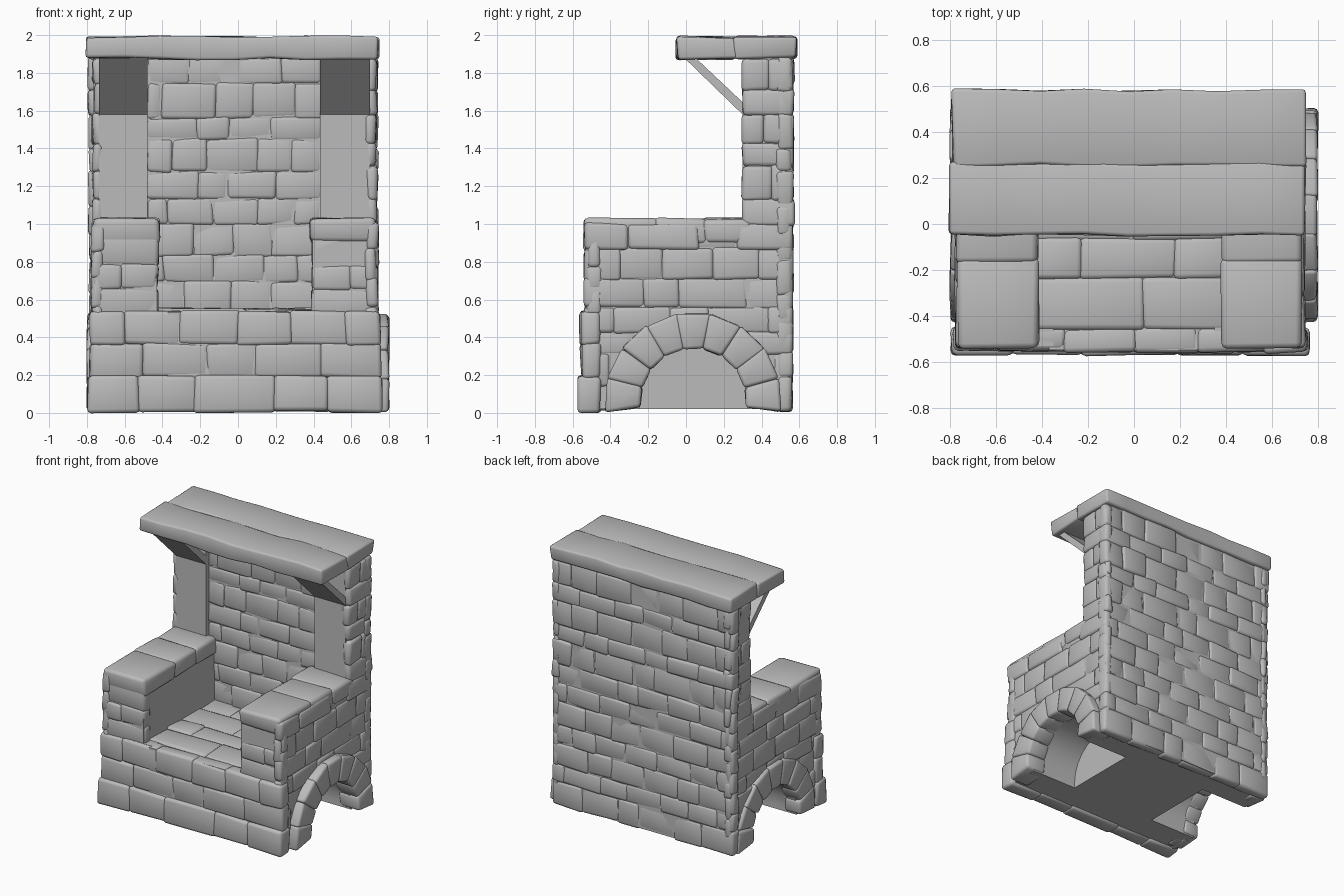
import bpy, bmesh, math, random
from mathutils import Vector

random.seed(7)
if "Cube" in bpy.data.objects:
    bpy.data.objects.remove(bpy.data.objects["Cube"], do_unlink=True)

stone_grey = bpy.data.materials.new("stone_grey")
GREY = (0.5, 0.5, 0.5, 1)
stone_grey.use_nodes = True
stone_grey.diffuse_color = GREY
stone_grey.node_tree.nodes["Principled BSDF"].inputs["Base Color"].default_value = GREY


def finish(name, bm, smooth_all=False):
    bmesh.ops.recalc_face_normals(bm, faces=bm.faces[:])
    mesh = bpy.data.meshes.new(name)
    bm.to_mesh(mesh)
    bm.free()
    mesh.materials.append(stone_grey)
    obj = bpy.data.objects.new(name, mesh)
    bpy.context.collection.objects.link(obj)
    if smooth_all:
        for poly in mesh.polygons:
            poly.use_smooth = True
    else:
        bpy.ops.object.select_all(action='DESELECT')
        obj.select_set(True)
        bpy.context.view_layer.objects.active = obj
        bpy.ops.object.shade_smooth_by_angle(angle=math.radians(35))
    return obj


def stone(bm, place, jitter=0.008, round_by=0.022, cuts=0):
    """A rough rounded block: place() maps the unit cube to its position."""
    part = bmesh.new()
    bmesh.ops.create_cube(part, size=1)
    for i in range(cuts):
        bmesh.ops.bisect_plane(part, geom=part.verts[:] + part.edges[:] + part.faces[:],
                               plane_co=((i + 1) / (cuts + 1) - 0.5, 0, 0), plane_no=(1, 0, 0))
    for v in part.verts:
        p = v.co + Vector((0.5, 0.5, 0.5))
        v.co = Vector(place(*p)) + Vector([random.uniform(-jitter, jitter) for _ in range(3)])
    bmesh.ops.recalc_face_normals(part, faces=part.faces[:])
    sharp = [e for e in part.edges if e.calc_face_angle(0) > 0.8]
    bmesh.ops.bevel(part, geom=sharp, offset=round_by, segments=2, profile=0.5, affect='EDGES')
    temp = bpy.data.meshes.new("temp")
    part.to_mesh(temp)
    part.free()
    bm.from_mesh(temp)
    bpy.data.meshes.remove(temp)


def block(lo, hi):
    return lambda *t: [a + (b - a) * k for a, b, k in zip(lo, hi, t)]


def prism(name, x0, x1, profile):
    """Extrude a (y, z) outline along x."""
    bm = bmesh.new()
    face = bm.faces.new([bm.verts.new((x0, y, z)) for y, z in profile])
    moved = bmesh.ops.extrude_face_region(bm, geom=[face])["geom"]
    bmesh.ops.translate(bm, vec=(x1 - x0, 0, 0),
                        verts=[v for v in moved if isinstance(v, bmesh.types.BMVert)])
    return finish(name, bm)


def box(name, x0, x1, y0, y1, z0, z1):
    return prism(name, x0, x1, [(y0, z0), (y1, z0), (y1, z1), (y0, z1)])


def bricks(name, axis, inner, outer, u_range, v_range, rows, length, skip=None, rough=0.01):
    """Uneven running-bond stones covering a plane whose normal is the given axis."""
    bm = bmesh.new()
    ua, va = [a for a in range(3) if a != axis]
    (u0, u1), (v0, v1) = u_range, v_range
    step = (v1 - v0) / rows
    beds = [v0] + [v0 + (r + random.uniform(-.15, .15)) * step for r in range(1, rows)] + [v1]
    sign = 1 if outer > inner else -1
    for r in range(rows):
        n = max(1, round((u1 - u0) / length))
        size = (u1 - u0) / n
        joints = [u0] + [u0 + (i + (0.5 if r % 2 else 0) + random.uniform(-.18, .18)) * size
                         for i in range(0 if r % 2 else 1, n)] + [u1]
        for a, b in zip(joints, joints[1:]):
            lo, hi = [0, 0, 0], [0, 0, 0]
            lo[ua], hi[ua] = a - 0.006, b + 0.006
            lo[va], hi[va] = beds[r] - 0.006, beds[r + 1] + 0.006
            lo[axis], hi[axis] = inner, outer - sign * random.uniform(0, rough)
            if not (skip and skip(lo, hi)):
                stone(bm, block(lo, hi))
    return finish(name, bm, True)


# Arch shape shared by the side openings
ARCH_Y, ARCH_Z, INNER, OUTER = 0.04, 0.065, 0.285, 0.475


def over_arch(lo, hi):
    dy = max(lo[1] - ARCH_Y, 0, ARCH_Y - hi[1])
    dz = max(lo[2] - ARCH_Z, 0)
    return math.hypot(dy, dz) < INNER + 0.02


arch = [(ARCH_Y + INNER * math.cos(a), ARCH_Z + INNER * math.sin(a))
        for a in [math.pi * i / 12 for i in range(13)]]
side_outline = ([(-0.53, 0.02), (-0.53, 0.54), (0.55, 0.54), (0.55, 0.02), (ARCH_Y + INNER, 0.02)]
                + arch + [(ARCH_Y - INNER, 0.02)])

# Solid cores
box("seat_core", -0.37, 0.35, -0.548, 0.55, 0.02, 0.535)
box("back_core", -0.765, 0.72, 0.334, 0.555, 0.02, 1.88)

# Left and right: base, arm, post, strut and arch
for side, s, inner, outer in (("right", -1, -0.43, -0.77), ("left", 1, 0.395, 0.735)):
    core = outer - s * 0.008
    prism(side + "_base_core", s * 0.35, core, side_outline)
    box(side + "_arm_core", inner, core, -0.525, 0.4, 0.5, 0.99)
    post_in = inner - 0.05 if s < 0 else inner + 0.04
    post_out = outer - s * 0.035
    box(side + "_post", post_in, post_out, 0.3, 0.4, 0.98, 1.88)
    prism(side + "_strut", post_in, post_out,
          [(0.31, 1.57), (0.31, 1.635), (0.05, 1.88), (-0.01, 1.88)])
    bricks(side + "_side_stones", 0, core - s * 0.05, outer + s * 0.008,
           (-0.535, 0.56), (0.02, 1.0), 7, 0.25, over_arch)
    bricks(side + "_post_stones", 0, core - s * 0.05, outer + s * 0.005,
           (0.305, 0.565), (1.0, 1.87), 6, 0.26)
    bricks(side + "_arm_front_stones", 1, -0.45, -0.537,
           sorted((inner, outer)), (0.52, 0.93), 3, 0.34)

    # Cap stones along the arm
    bm = bmesh.new()
    for y0, y1 in ((-0.54, -0.15), (-0.17, 0.11), (0.09, 0.34)):
        stone(bm, block((inner - s * 0.015, y0, 0.9), (outer, y1, 1.03)), 0.008, 0.025)
    finish(side + "_arm_caps", bm, True)

    # Ring of wedge stones round the arch, standing a little proud of the wall
    bm = bmesh.new()
    count, start, sweep = 9, -0.12, math.pi + 0.24
    proud = 0.798 - abs(outer)
    for i in range(count):
        def wedge(u, v, w):
            a = start + sweep * (i - 0.02 + u * 1.04) / count
            r = INNER - 0.005 + (OUTER - INNER) * v
            return (outer + s * (proud * w - 0.1 * (1 - w)),
                    ARCH_Y + r * math.cos(a), ARCH_Z + r * math.sin(a))
        stone(bm, wedge, 0.006, 0.018)
    finish(side + "_arch_ring", bm, True)

# Stone facings
bricks("front_foot_stones", 1, -0.45, -0.575, (-0.79, 0.755), (0.01, 0.19), 1, 0.3)
bricks("front_stones", 1, -0.45, -0.56, (-0.78, 0.75), (0.19, 0.535), 2, 0.32)
bricks("back_stones", 1, 0.48, 0.567, (-0.785, 0.735), (0.015, 1.88), 12, 0.27)
bricks("backrest_stones", 1, 0.42, 0.325, (-0.48, 0.44), (0.53, 1.88), 9, 0.24, rough=0.006)
bricks("seat_slabs", 2, 0.48, 0.555, (-0.44, 0.405), (-0.46, 0.36), 4, 0.42)

# Roof of two long planks
bm = bmesh.new()
stone(bm, block((-0.80, -0.05, 1.875), (0.745, 0.266, 1.99)), 0.009, 0.015, 7)
stone(bm, block((-0.79, 0.254, 1.88), (0.745, 0.585, 1.99)), 0.009, 0.015, 7)
finish("roof_planks", bm, True)
